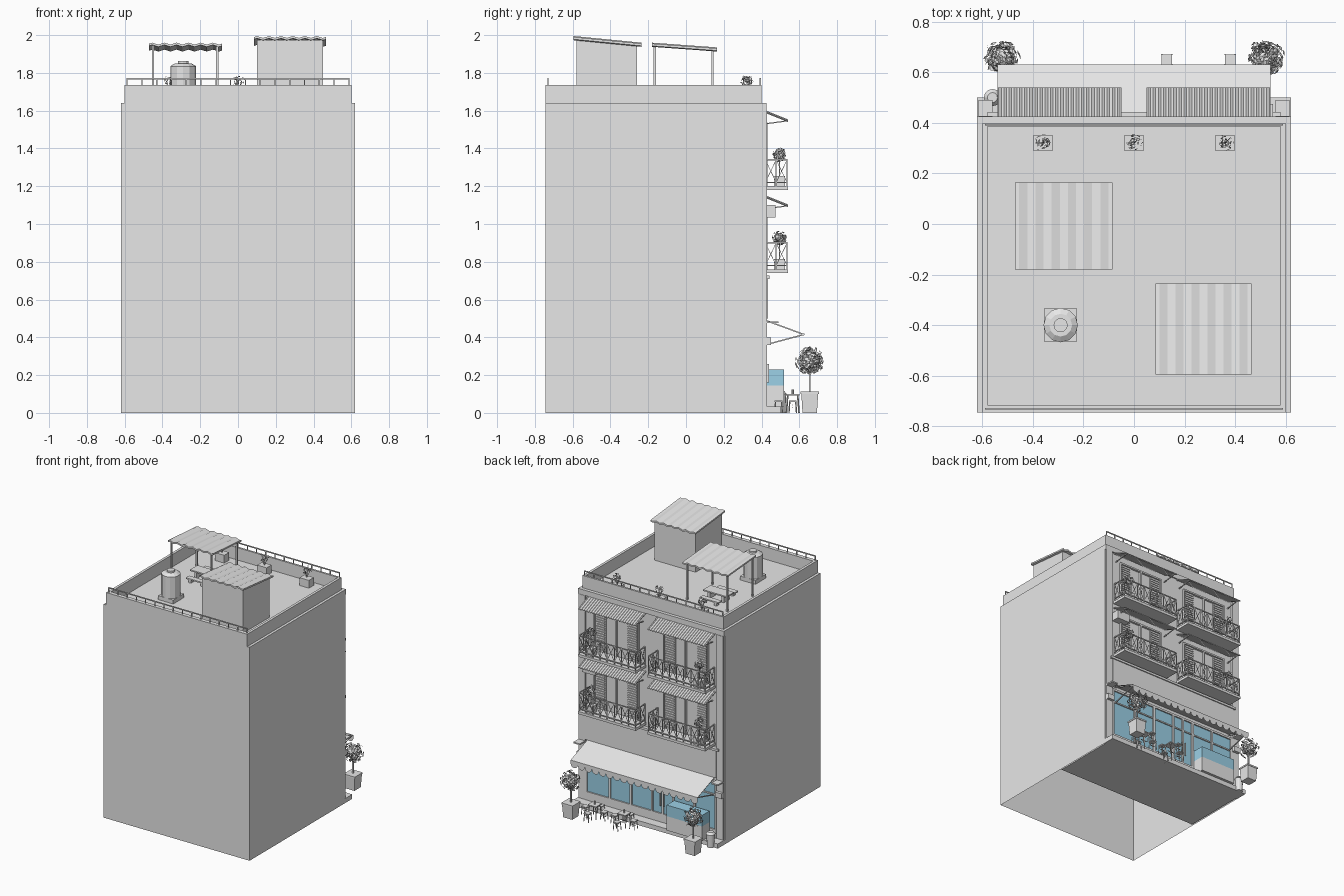
import bpy, bmesh, math, random
from mathutils import Vector, Matrix

if "Cube" in bpy.data.objects:
    bpy.data.objects.remove(bpy.data.objects["Cube"])
random.seed(4)

def material(name, c):
    m = bpy.data.materials.new(name)
    m.diffuse_color = (*c, 1)
    m.use_nodes = True
    m.node_tree.nodes["Principled BSDF"].inputs["Base Color"].default_value = m.diffuse_color
    return m

GREY = material("plaster_grey", (0.8, 0.8, 0.8))
GLASS = material("glass_blue", (0.35, 0.67, 0.84))

class Part:
    """Collects primitives into one named object."""
    def __init__(self, name, mat=GREY):
        self.name, self.mat, self.bm = name, mat, bmesh.new()
    def box(self, x0, x1, y0, y1, z0, z1):
        m = Matrix.Translation(((x0+x1)/2, (y0+y1)/2, (z0+z1)/2)) @ Matrix.Diagonal((x1-x0, y1-y0, z1-z0, 1))
        return bmesh.ops.create_cube(self.bm, size=1, matrix=m)['verts']
    def rod(self, a, b, t):
        a, b = Vector(a), Vector(b)
        d = b - a
        m = Matrix.Translation((a+b)/2) @ d.to_track_quat('Z', 'Y').to_matrix().to_4x4() @ Matrix.Diagonal((t, t, d.length, 1))
        bmesh.ops.create_cube(self.bm, size=1, matrix=m)
    def cyl(self, x, y, z0, z1, r, r2=None, n=12):
        bmesh.ops.create_cone(self.bm, cap_ends=True, segments=n, radius1=r, radius2=r if r2 is None else r2,
                              depth=z1-z0, matrix=Matrix.Translation((x, y, (z0+z1)/2)))
    def face(self, pts):
        return self.bm.faces.new([self.bm.verts.new(p) for p in pts])
    def leaves(self, c, r, n, s):
        for _ in range(n):
            d = Vector([random.gauss(0, 1) for _ in range(3)]).normalized()
            p = Vector(c) + d * r * random.uniform(0.45, 1)
            q = Matrix.Rotation(random.uniform(0, 6.28), 3, d) @ d.orthogonal().normalized()
            w = (q.cross(d) + d * random.uniform(-.8, .8)) * s * 0.5
            self.face([p - q*s, p + w, p + q*s, p - w])
    def sheet(self, x0, x1, ya, za, yb, zb, waves, amp, t):
        """Corrugated sloping sheet with thickness."""
        n = waves * 4
        rows = []
        for y, z, o in ((ya, za, 0), (yb, zb, 0), (yb, zb, -t), (ya, za, -t)):
            rows.append([self.bm.verts.new((x0+(x1-x0)*i/n, y, z+o+amp*math.sin(i*math.pi/2))) for i in range(n+1)])
        for k in range(4):
            a, b = rows[k], rows[(k+1) % 4]
            for i in range(n):
                self.bm.faces.new((a[i], a[i+1], b[i+1], b[i]))
        for i in (0, n):
            self.bm.faces.new([r[i] for r in rows])
    def done(self):
        bmesh.ops.recalc_face_normals(self.bm, faces=self.bm.faces)
        me = bpy.data.meshes.new(self.name)
        self.bm.to_mesh(me)
        self.bm.free()
        me.materials.append(self.mat)
        bpy.context.collection.objects.link(bpy.data.objects.new(self.name, me))

# Main body, open underneath, with shop floor slab
p = Part("building_body")
vs = p.box(-.62, .62, -.745, .415, 0, 1.64)
low = [f for f in p.bm.faces if f.calc_center_median().z < .01]
bmesh.ops.delete(p.bm, geom=low, context='FACES_ONLY')
p.done()
p = Part("shop_floor")
p.box(-.61, .61, -.08, .41, .002, .03)
p.box(-.62, .62, .41, .5, 0, .035)
p.done()

# Roof parapet and railings
p = Part("parapet")
for s in (-1, 1):
    p.box(min(s*.6, s*.58), max(s*.6, s*.58), -.745, .4, 1.64, 1.735)
p.box(-.58, .58, -.745, -.715, 1.64, 1.735)
p.box(-.58, .58, .385, .4, 1.64, 1.735)
p.done()
p = Part("roof_railing")
for y in (-.73, .393):
    p.box(-.59, .59, y-.003, y+.003, 1.765, 1.773)
    for i in range(16):
        x = -.587 + i*1.174/15
        p.box(x-.003, x+.003, y-.003, y+.003, 1.735, 1.767)
p.done()

# Stair house with sloping roof
p = Part("stair_house")
for v in p.box(.1, .45, -.58, -.26, 1.64, 1.975):
    if v.co.z > 1.8 and v.co.y > -.4:
        v.co.z = 1.945
p.done()
p = Part("stair_house_roof")
p.sheet(.085, .465, -.595, 1.99, -.235, 1.955, 6, .005, .012)
p.done()

# Pergola with bench
p = Part("pergola_roof")
p.sheet(-.47, -.085, -.18, 1.955, .165, 1.93, 6, .005, .012)
p.done()
p = Part("pergola_posts")
for x in (-.45, -.11):
    for y, z in ((-.165, 1.945), (.14, 1.925)):
        p.box(x-.006, x+.006, y-.006, y+.006, 1.64, z)
p.done()
p = Part("roof_table")
p.box(-.38, -.18, -.04, .05, 1.69, 1.7)
for y in (-.1, .1):
    p.box(-.36, -.2, y-.02, y+.02, 1.665, 1.675)
    p.box(-.34, -.32, y-.015, y+.015, 1.64, 1.665)
    p.box(-.24, -.22, y-.015, y+.015, 1.64, 1.665)
p.box(-.35, -.33, -.03, .04, 1.64, 1.69)
p.box(-.23, -.21, -.03, .04, 1.64, 1.69)
p.done()

# Water tank
p = Part("water_tank")
p.box(-.355, -.225, -.465, -.335, 1.64, 1.67)
p.cyl(-.29, -.4, 1.67, 1.835, .068)
p.cyl(-.29, -.4, 1.835, 1.85, .068, .045)
p.cyl(-.29, -.4, 1.85, 1.862, .028)
p.done()

# Roof planters
p = Part("roof_planters")
q = Part("roof_plants")
for x in (-.36, 0, .36):
    p.box(x-.04, x+.04, .29, .35, 1.64, 1.7)
    q.leaves((x, .32, 1.755), .035, 35, .009)
    for k in range(3):
        q.rod((x, .32, 1.7), (x+.02*(k-1), .32+.01*k, 1.76), .003)
p.done(); q.done()

# Facade trim: corner pilasters, bands and fascia
p = Part("facade_trim")
for s in (-1, 1):
    a, b = sorted((s*.56, s*.615))
    p.box(a, b, .415, .428, .035, 1.6)
    p.box(a, b, .415, .45, .36, .4)
    p.box(a, b, .415, .49, .475, .485)
p.box(-.62, .62, .415, .425, 1.6, 1.64)
p.box(-.56, .56, .415, .434, .5, .71)
p.box(-.58, .58, .415, .442, .71, .727)
p.done()

# Four balconies: slab, railing, shuttered doors, tiled canopy
slab, rail = Part("balcony_slabs"), Part("balcony_railings")
door, canopy = Part("balcony_doors"), Part("balcony_canopies")
pots, plants = Part("balcony_pots"), Part("balcony_plants")
for zb, zc in ((1.18, 1.59), (.74, 1.14)):
    for s in (-1, 1):
        x0, x1 = sorted((s*.05, s*.54))
        slab.box(x0, x1, .415, .54, zb, zb+.02)
        rz0, rz1 = zb+.04, zb+.16
        corners = [(x0+.004, .42), (x0+.004, .535), (x1-.004, .535), (x1-.004, .42)]
        for (ax, ay), (bx, by), n in zip(corners, corners[1:], (2, 8, 2)):
            for z in (rz0, rz1):
                rail.rod((ax, ay, z), (bx, by, z), .007)
            for i in range(n+1):
                f, g = i/n, (i+1)/n
                px, py = ax+(bx-ax)*f, ay+(by-ay)*f
                rail.rod((px, py, zb+.02), (px, py, rz1), .005)
                if i < n:
                    qx, qy = ax+(bx-ax)*g, ay+(by-ay)*g
                    rail.rod((px, py, rz0), (qx, qy, rz1), .003)
                    rail.rod((px, py, rz1), (qx, qy, rz0), .003)
        c, top = s*.295, zb+.345
        for a, b in ((c-.19, c-.18), (c+.18, c+.19), (c-.005, c+.005)):
            door.box(a, b, .415, .432, zb+.02, top)
        door.box(c-.19, c+.19, .415, .432, top, top+.012)
        for a in (c-.18, c+.09):
            door.box(a, a+.09, .415, .42, zb+.02, top)
            for k in range(18):
                z = zb+.03+k*.0175
                door.box(a+.008, a+.082, .418, .426, z, z+.008)
        canopy.sheet(x0, x1, .41, zc+.012, .54, zc-.04, 24, .004, .006)
        for x in (x0+.02, x1-.02):
            canopy.rod((x, .418, zc-.06), (x, .53, zc-.045), .006)
        x = s*.46
        pots.box(x-.03, x+.03, .465, .525, zb+.02, zb+.075)
        plants.rod((x, .495, zb+.07), (x, .495, zb+.19), .005)
        plants.leaves((x, .495, zb+.185), .04, 70, .011)
for part in (slab, rail, door, canopy, pots, plants):
    part.done()
p = Part("air_conditioner")
p.box(.44, .55, .415, .475, 1.035, 1.1)
p.done()

# Shop front: glass panels with mullions
p = Part("shop_glass", GLASS)
p.box(-.55, .55, .414, .42, .1, .46)
p.done()
p = Part("shop_frame")
for x in (-.55, -.37, -.19, -.1, -.01, .17, .35, .55):
    p.box(x-.008, x+.008, .414, .43, .035, .47)
p.box(-.55, .55, .414, .43, .455, .47)
p.box(-.55, .55, .414, .428, .36, .37)
p.box(-.55, .55, .414, .43, .035, .1)
for x in (-.115, -.085):
    p.box(x-.003, x+.003, .43, .44, .16, .26)
p.done()

# Shop awning with scalloped valance and arms
p = Part("shop_awning")
p.face([(-.54, .418, .5), (.54, .418, .5), (.54, .63, .42), (-.54, .63, .42)])
n, w = 18, 1.08/18
for i in range(n):
    x = -.54 + i*w
    arc = [(x+w/2+w/2*math.cos(a*math.pi/6), .63, .395-.03*math.sin(a*math.pi/6)) for a in range(7)]
    p.face([(x, .63, .42), (x+w, .63, .42)] + arc)
for x in (-.53, .53):
    p.rod((x, .42, .36), (x, .625, .415), .007)
    p.rod((x, .42, .49), (x, .625, .415), .007)
p.rod((-.53, .625, .417), (.53, .625, .417), .007)
p.done()

# Display counter with glass case
p = Part("counter")
p.box(-.5, -.2, .43, .52, .035, .145)
p.done()
p = Part("counter_glass", GLASS)
p.box(-.5, -.2, .43, .52, .145, .23)
p.done()

# Pavement tables and stools
p, q = Part("tables"), Part("stools")
def stand(part, x, y, h, r, t):
    part.box(x-r, x+r, y-r, y+r, h-.008, h)
    for i in (-1, 1):
        for j in (-1, 1):
            part.rod((x+i*r*.95, y+j*r*.95, 0), (x+i*r*.75, y+j*r*.75, h-.004), t)
    part.box(x-r*.8, x+r*.8, y-.002, y+.002, h*.4, h*.4+.004)
for x in (.13, .38):
    stand(p, x, .565, .1, .035, .006)
    p.cyl(x, .565, .1, .125, .006, n=8)
    for dx, dy in ((0, .085), (0, -.075), (-.08, 0), (.08, 0)):
        stand(q, x+dx, .565+dy, .065, .021, .005)
p.done(); q.done()

# Litter bin
p = Part("litter_bin")
p.cyl(-.56, .5, 0, .1, .026, .03)
p.cyl(-.56, .5, .1, .115, .034, .02)
p.done()

# Potted trees either side of the entrance
p, q = Part("tree_pots"), Part("trees")
for x in (-.52, .52):
    for v in p.box(x-.045, x+.045, .61, .7, 0, .11):
        if v.co.z < .05:
            v.co.x, v.co.y = x+(v.co.x-x)*.85, .655+(v.co.y-.655)*.85
    p.box(x-.048, x+.048, .607, .703, .1, .112)
    q.rod((x, .655, .11), (x, .655, .25), .009)
    for k in range(5):
        a = k*1.257
        q.rod((x, .655, .2), (x+.05*math.cos(a), .655+.05*math.sin(a), .28), .005)
    q.leaves((x, .655, .275), .076, 260, .014)
p.done(); q.done()
